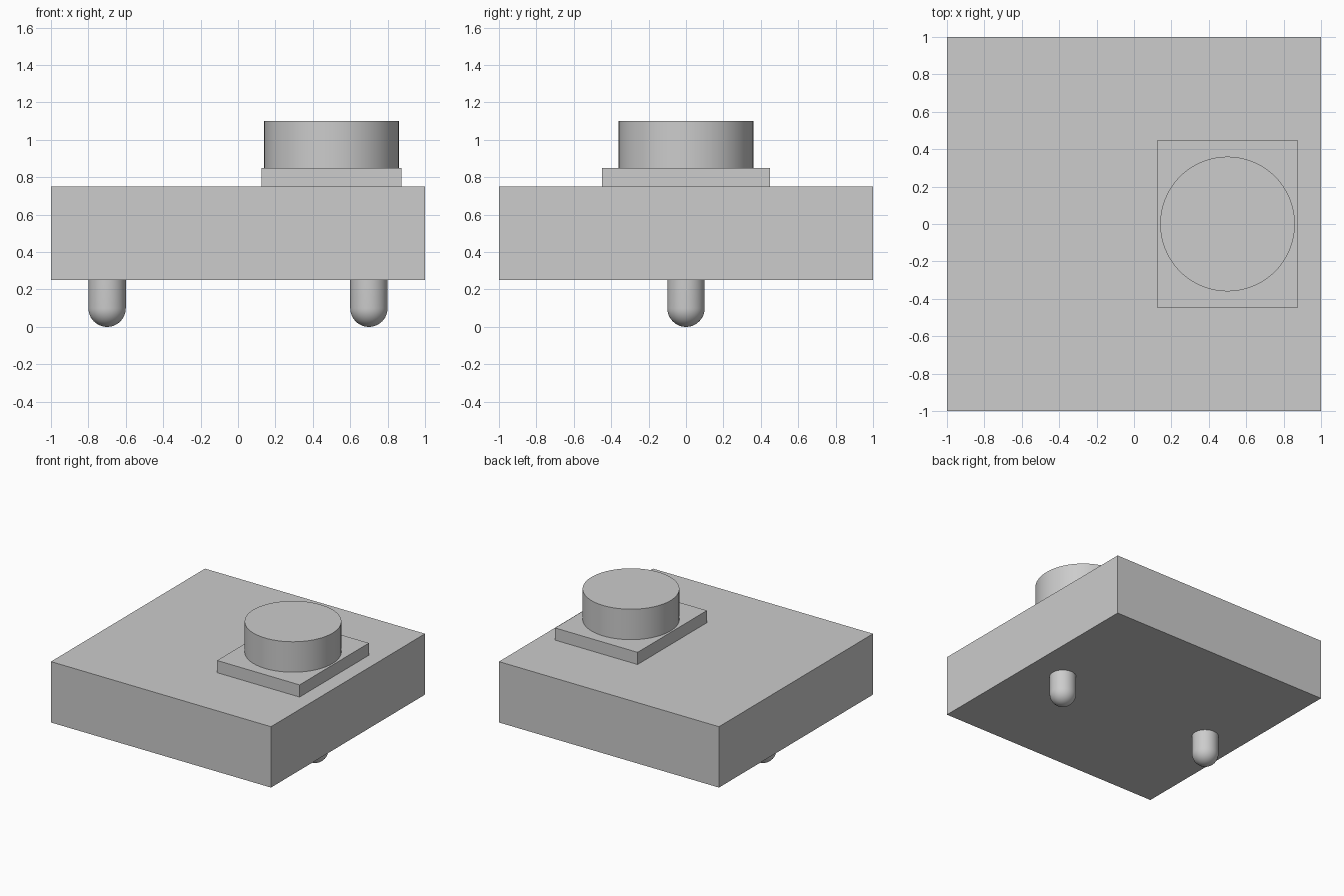
import bpy
import bmesh
import math
from mathutils import Matrix

default = bpy.data.objects.get("Cube")
if default:
    bpy.data.objects.remove(default, do_unlink=True)

grey = bpy.data.materials.new("light_grey")
grey.use_nodes = True
grey.diffuse_color = (0.604, 0.604, 0.604, 1)
grey.node_tree.nodes["Principled BSDF"].inputs["Base Color"].default_value = grey.diffuse_color


def finish(name, bm, location, smooth=False):
    """Turn a bmesh into a named, coloured object."""
    bmesh.ops.recalc_face_normals(bm, faces=bm.faces)
    mesh = bpy.data.meshes.new(name)
    bm.to_mesh(mesh)
    bm.free()
    mesh.materials.append(grey)
    obj = bpy.data.objects.new(name, mesh)
    obj.location = location
    bpy.context.collection.objects.link(obj)
    if smooth:
        bpy.ops.object.select_all(action="DESELECT")
        obj.select_set(True)
        bpy.context.view_layer.objects.active = obj
        bpy.ops.object.shade_smooth_by_angle(angle=math.radians(30))
    return obj


def block(name, size, location):
    """Box whose origin sits at the centre of its underside."""
    bm = bmesh.new()
    bmesh.ops.create_cube(bm, size=1, matrix=Matrix.Diagonal((*size, 1)))
    bmesh.ops.translate(bm, verts=bm.verts, vec=(0, 0, size[2] / 2))
    return finish(name, bm, location)


def lathe(name, profile, location, sides):
    """Revolve a profile of (radius, height) points about z."""
    bm = bmesh.new()
    verts = [bm.verts.new((r, 0, z)) for r, z in profile]
    edges = [bm.edges.new(pair) for pair in zip(verts, verts[1:])]
    bmesh.ops.spin(bm, geom=verts + edges, cent=(0, 0, 0), axis=(0, 0, 1),
                   angle=math.tau, steps=sides, use_merge=False)
    bmesh.ops.remove_doubles(bm, verts=bm.verts, dist=1e-5)
    return finish(name, bm, location, smooth=True)


# Main body and the stepped button on top
block("body", (2, 2, 0.5), (0, 0, 0.25))
block("button_base", (0.75, 0.9, 0.1), (0.5, 0, 0.75))
lathe("button", [(0, 0), (0.36, 0), (0.36, 0.25), (0, 0.25)], (0.5, 0, 0.85), 96)

# Round-ended pins underneath
radius, steps = 0.1, 12
arc = [(radius * math.sin(a), radius * (1 - math.cos(a)))
       for a in (math.pi / 2 * i / steps for i in range(steps + 1))]
pin_profile = arc + [(radius, 0.25), (0, 0.25)]
for side, x in (("left", 0.7), ("right", -0.7)):
    lathe(f"{side}_pin", pin_profile, (x, 0, 0), 48)
